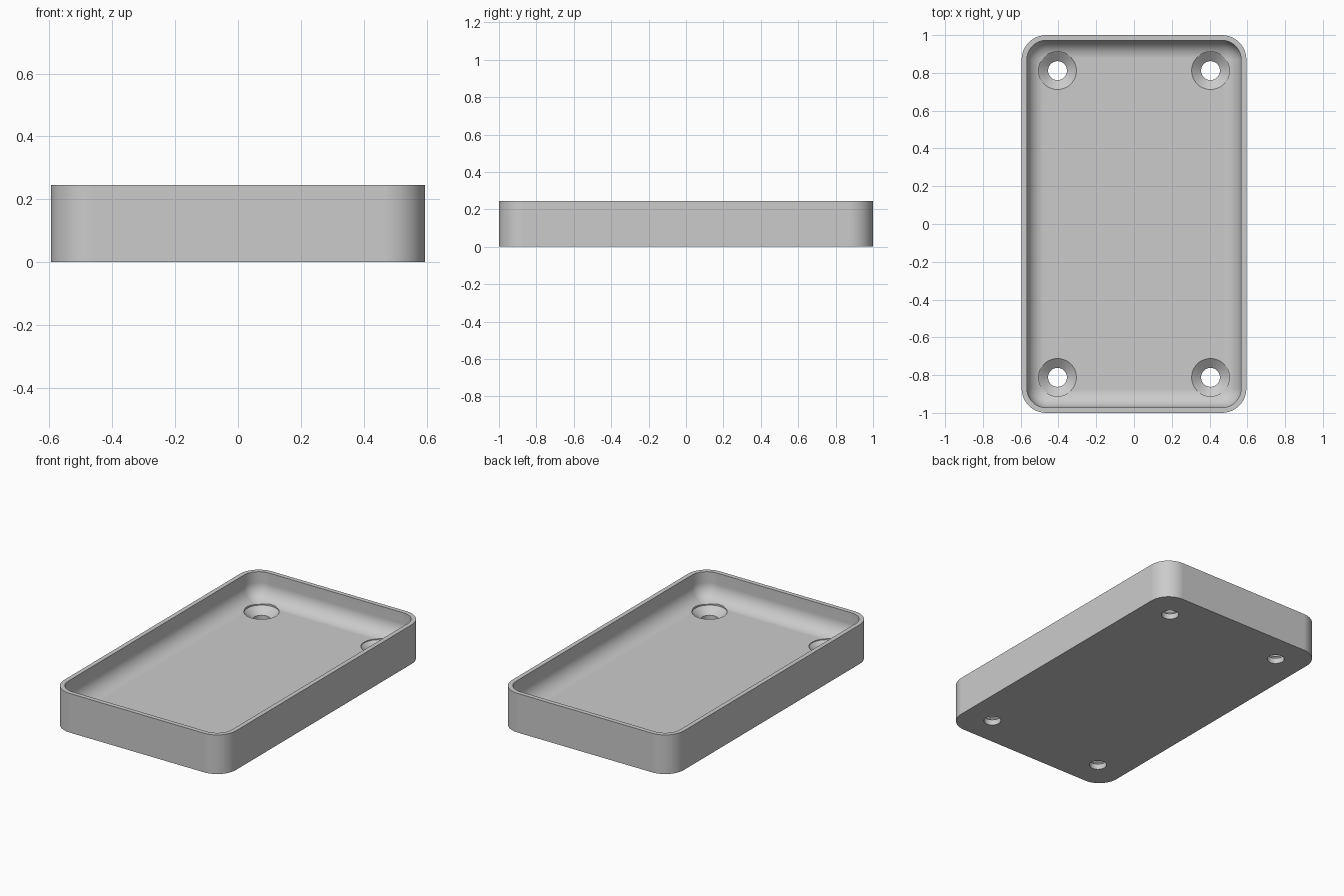
import bpy, bmesh, math

old = bpy.data.objects.get("Cube")
if old:
    bpy.data.objects.remove(old, do_unlink=True)

HALF_X, HALF_Y, HEIGHT = 0.595, 1.0, 0.245
CORNER, WALL, FLOOR, FILLET = 0.13, 0.028, 0.08, 0.095
SEG = 12

grey = bpy.data.materials.new("light grey")
grey.use_nodes = True
color = (0.6, 0.6, 0.6, 1)
grey.diffuse_color = color
grey.node_tree.nodes["Principled BSDF"].inputs["Base Color"].default_value = color


def rounded_ring(bm, inset, z):
    """Rounded rectangle of vertices, inset from the outer outline."""
    r = max(CORNER - inset, 0.004)
    cx, cy = HALF_X - inset - r, HALF_Y - inset - r
    ring = []
    for k, (sx, sy) in enumerate([(1, 1), (-1, 1), (-1, -1), (1, -1)]):
        for i in range(SEG + 1):
            a = math.pi / 2 * (k + i / SEG)
            ring.append(bm.verts.new((sx * cx + r * math.cos(a), sy * cy + r * math.sin(a), z)))
    return ring


def loft(name, rings_of):
    """Skin a stack of rings and cap both ends."""
    bm = bmesh.new()
    rings = rings_of(bm)
    for a, b in zip(rings, rings[1:]):
        for i in range(len(a)):
            j = (i + 1) % len(a)
            bm.faces.new((a[i], a[j], b[j], b[i]))
    bm.faces.new(rings[0][::-1])
    bm.faces.new(rings[-1])
    bmesh.ops.recalc_face_normals(bm, faces=bm.faces)
    mesh = bpy.data.meshes.new(name)
    bm.to_mesh(mesh)
    bm.free()
    mesh.materials.append(grey)
    obj = bpy.data.objects.new(name, mesh)
    bpy.context.collection.objects.link(obj)
    return obj


# Tray: outer wall, rim, inner wall, rounded inner fillet, floor
def tray_rings(bm):
    levels = [(0, 0), (0, HEIGHT), (WALL, HEIGHT)]
    for i in range(SEG + 1):
        a = math.pi / 2 * i / SEG
        levels.append((WALL + FILLET * (1 - math.cos(a)), FLOOR + FILLET * (1 - math.sin(a))))
    return [rounded_ring(bm, inset, z) for inset, z in levels]


tray = loft("tray", tray_rings)


# Countersunk screw hole cutter: shaft, cone, head clearance
def screw_rings(bm):
    profile = [(0.05, -0.1), (0.05, 0.035), (0.1, 0.075), (0.1, 0.3)]
    n = 48
    return [[bm.verts.new((r * math.cos(math.tau * i / n), r * math.sin(math.tau * i / n), z))
             for i in range(n)] for r, z in profile]


bpy.context.view_layer.objects.active = tray
for sx in (-1, 1):
    for sy in (-1, 1):
        cutter = loft("screw_hole_cutter", screw_rings)
        cutter.location = (0.405 * sx, 0.812 * sy, 0)
        cutter.hide_render = True
        cut = tray.modifiers.new("screw hole", 'BOOLEAN')
        cut.operation = 'DIFFERENCE'
        cut.solver = 'EXACT'
        cut.object = cutter
        bpy.context.view_layer.update()
        bpy.ops.object.modifier_apply(modifier=cut.name)
        bpy.data.objects.remove(cutter, do_unlink=True)

# Smooth curved walls while keeping flat faces flat
bpy.ops.object.select_all(action='DESELECT')
tray.select_set(True)
bpy.ops.object.shade_smooth_by_angle(angle=math.radians(25))
weighted = tray.modifiers.new("flat face normals", 'WEIGHTED_NORMAL')
weighted.keep_sharp = True
